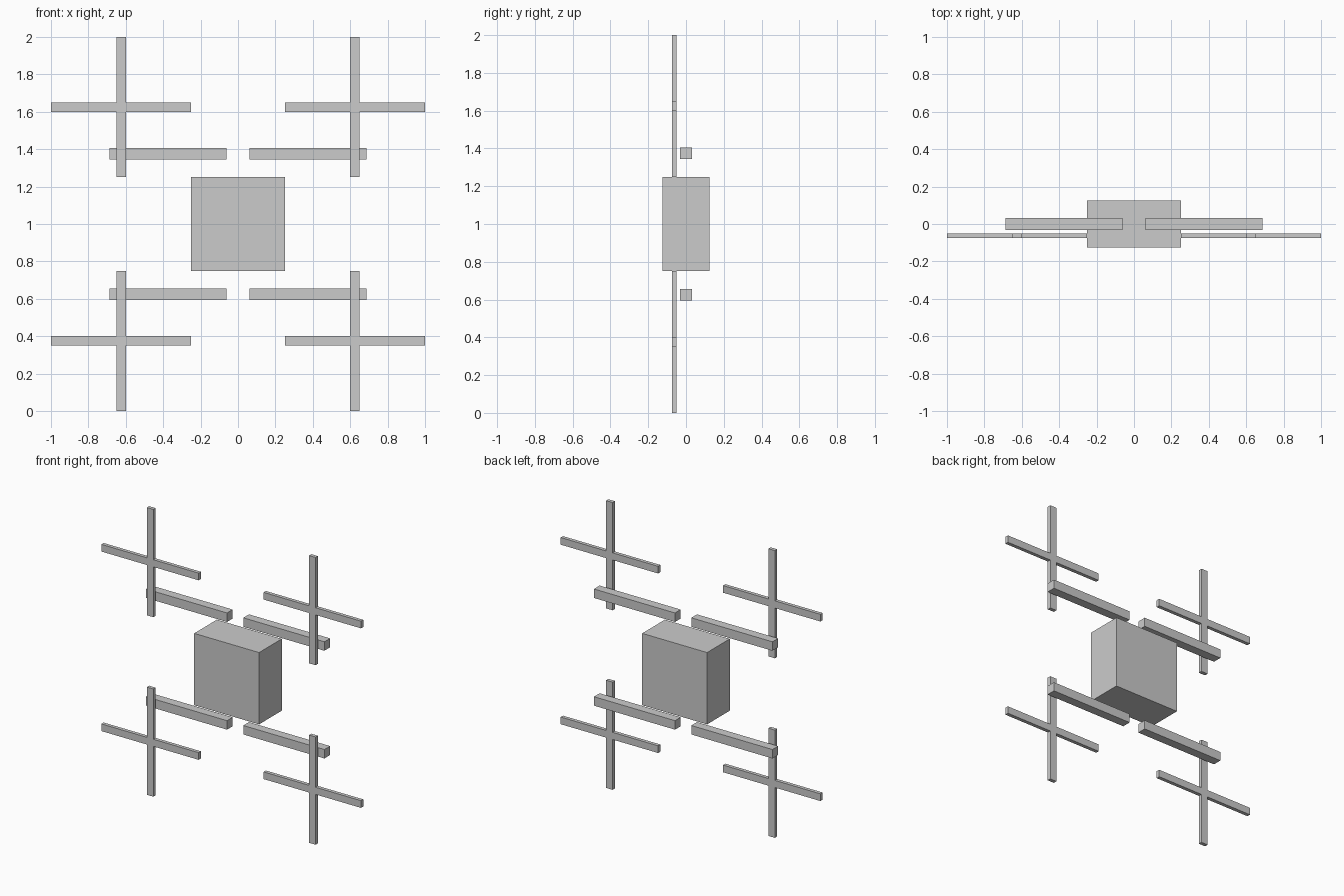
import bpy, bmesh

if "Cube" in bpy.data.objects:
    bpy.data.objects.remove(bpy.data.objects["Cube"])

ARM_X, ROTOR_X = 0.375, 0.625      # side offsets of arm and rotor centres
ARM_Z, ROTOR_Z = 0.375, 0.625      # height offsets from the body centre
MID_Z = 1.0


def box(name, centre, size):
    bpy.ops.mesh.primitive_cube_add(size=1, location=centre)
    ob = bpy.context.object
    ob.name = name
    ob.scale = size
    bpy.ops.object.transform_apply(location=False, rotation=False, scale=True)
    return ob


def cross(name, centre, reach, half_width, depth):
    # plus-shaped outline in the xz plane, extruded along y
    r, w = reach, half_width
    outline = [(w, w), (w, r), (-w, r)]
    pts = []
    for _ in range(4):
        pts += outline[:2]
        pts.append(outline[2])
        outline = [(-z, x) for x, z in outline]
    pts = [p for i, p in enumerate(pts)]
    bm = bmesh.new()
    face = bm.faces.new([bm.verts.new((x, -depth / 2, z)) for x, z in pts])
    ext = bmesh.ops.extrude_face_region(bm, geom=[face])["geom"]
    bmesh.ops.translate(bm, vec=(0, depth, 0),
                        verts=[v for v in ext if isinstance(v, bmesh.types.BMVert)])
    bmesh.ops.recalc_face_normals(bm, faces=bm.faces)
    mesh = bpy.data.meshes.new(name)
    bm.to_mesh(mesh)
    bm.free()
    ob = bpy.data.objects.new(name, mesh)
    ob.location = centre
    bpy.context.collection.objects.link(ob)
    return ob


# central body
box("body", (0, 0, MID_Z), (0.5, 0.25, 0.5))

# four arms, each carrying a cross-shaped rotor on its front side
for sz, row in ((1, "upper"), (-1, "lower")):
    for sx, side in ((1, "right"), (-1, "left")):
        box(f"{row}_{side}_arm", (sx * ARM_X, 0, MID_Z + sz * ARM_Z),
            (0.625, 0.0625, 0.0625))
        cross(f"{row}_{side}_rotor", (sx * ROTOR_X, -0.0625, MID_Z + sz * ROTOR_Z),
              0.375, 0.025, 0.025)
